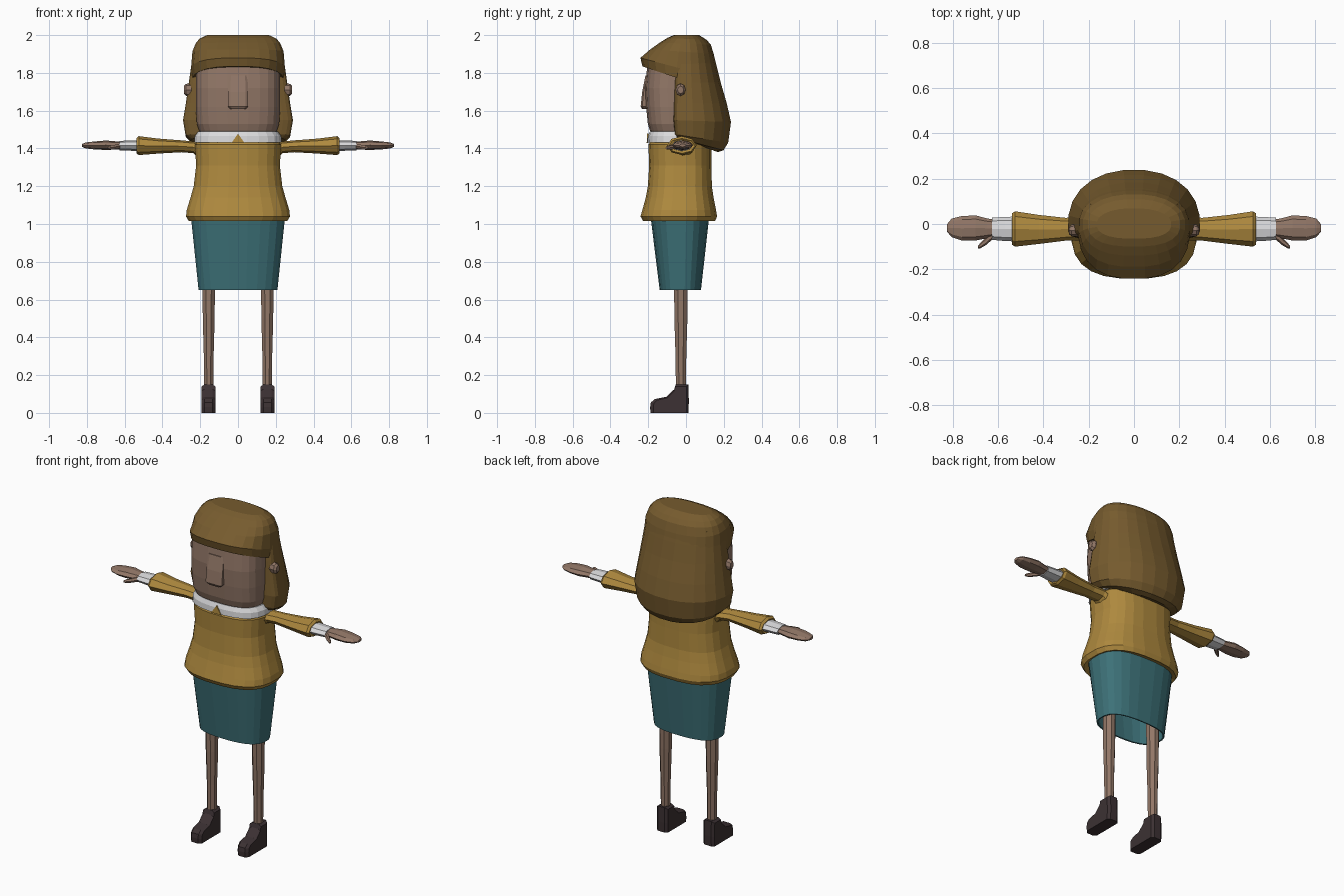
import bpy, bmesh, math
from mathutils import Vector


def srgb(*c):
    return tuple((v / 255 / 12.92) if v < 11 else ((v / 255 + 0.055) / 1.055) ** 2.4 for v in c)


def material(name, *c):
    m = bpy.data.materials.new(name)
    m.diffuse_color = (*srgb(*c), 1)
    return m


SKIN = material("skin", 146, 119, 103)
HAIR = material("brown hair", 118, 91, 46)
KNIT = material("mustard knit", 174, 137, 62)
TEAL = material("teal cloth", 61, 113, 120)
WHITE = material("white cloth", 218, 218, 220)
SHOE = material("dark leather", 60, 49, 51)


def loft(name, rings, mat, cap_start=True, cap_end=True, mirror=False):
    """Skin a list of equal-length point rings, optionally mirrored in x."""
    bm = bmesh.new()
    rows = [[bm.verts.new(p) for p in r] for r in rings]
    n = len(rows[0])
    for a, b in zip(rows, rows[1:]):
        for i in range(n):
            j = (i + 1) % n
            bm.faces.new((a[i], a[j], b[j], b[i]))
    if cap_start:
        bm.faces.new(rows[0][::-1])
    if cap_end:
        bm.faces.new(rows[-1])
    bmesh.ops.recalc_face_normals(bm, faces=bm.faces)
    me = bpy.data.meshes.new(name)
    bm.to_mesh(me)
    bm.free()
    me.materials.append(mat)
    ob = bpy.data.objects.new(name, me)
    bpy.context.collection.objects.link(ob)
    if mirror:
        ob.modifiers.new("mirror", 'MIRROR')
    return ob


def power(v, n):
    return math.copysign(abs(v) ** (2 / n), v)


def ring(zf, zb, rx, yf, yb, yc=None, nf=2.6, nb=2.6, sides=24):
    """Rounded cross-section; zf/zb are heights at the front and back ends."""
    yc = (yf + yb) / 2 if yc is None else yc
    pts = []
    for k in range(sides):
        t = 2 * math.pi * (k + 0.5) / sides
        s, c = math.sin(t), math.cos(t)
        n = nb if s > 0 else nf
        y = yc + power(s, n) * ((yb - yc) if s > 0 else (yc - yf))
        pts.append((rx * power(c, n), y, zf + (zb - zf) * (y - yf) / (yb - yf)))
    return pts


def arm_ring(x, y0, y1, z0, z1, sides=8):
    """Cross-section of a limb running along x."""
    return [(x, (y0 + y1) / 2 + (y1 - y0) / 2 * math.cos(t), (z0 + z1) / 2 + (z1 - z0) / 2 * math.sin(t))
            for t in (2 * math.pi * k / sides for k in range(sides))]


# Skirt, open underneath
skirt = loft("skirt", [ring(0.65, 0.65, 0.21, -0.14, 0.08), ring(1.05, 1.05, 0.252, -0.19, 0.125)],
             TEAL, False, False)
mod = skirt.modifiers.new("thickness", 'SOLIDIFY')
mod.thickness = 0.008

# Sweater body with a bulging hem
loft("sweater", [ring(z, z, rx, yf, yb) for z, rx, yf, yb in (
    (1.025, 0.235, -0.2, 0.13), (1.015, 0.262, -0.228, 0.155), (1.04, 0.277, -0.242, 0.166),
    (1.075, 0.273, -0.232, 0.16), (1.14, 0.253, -0.214, 0.147), (1.2, 0.236, -0.203, 0.138),
    (1.31, 0.223, -0.196, 0.136), (1.42, 0.23, -0.2, 0.136), (1.45, 0.2, -0.18, 0.11))], KNIT)

# Collar and the little knit triangle at its opening
loft("collar", [ring(z, z, rx, yf, yb) for z, rx, yf, yb in (
    (1.432, 0.233, -0.205, 0.12), (1.465, 0.23, -0.203, 0.12), (1.49, 0.213, -0.192, 0.1))], WHITE)
loft("collar_notch", [[(-0.034, y, 1.43), (0.034, y, 1.43), (0, y + 0.002, 1.478)] for y in (-0.208, -0.2)], KNIT)

# Head
loft("head", [ring(z, z, rx, yf, 0.1, nf=2.9) for z, rx, yf in (
    (1.46, 0.19, -0.17), (1.495, 0.207, -0.192), (1.53, 0.219, -0.203), (1.62, 0.225, -0.212),
    (1.72, 0.225, -0.217), (1.85, 0.222, -0.205))], SKIN)

# Nose
loft("nose", [[(-w, -0.19, z), (-w, y + 0.008, z), (-w * 0.75, y, z), (w * 0.75, y, z), (w, y + 0.008, z),
               (w, -0.19, z)] for z, w, y in (
    (1.608, 0.04, -0.232), (1.622, 0.054, -0.24), (1.7, 0.054, -0.232), (1.785, 0.05, -0.215))], SKIN)

# Ears
loft("ear", [arm_ring(*r) for r in (
    (0.21, -0.045, -0.005, 1.685, 1.735), (0.25, -0.055, 0.0, 1.675, 1.745),
    (0.275, -0.055, -0.003, 1.678, 1.742), (0.287, -0.045, -0.012, 1.69, 1.73))], SKIN, mirror=True)

# Long hair behind the ears
loft("back_hair", [ring(zf, zb, rx, yf, yb, 0.0, 5, 2.2) for zf, zb, rx, yf, yb in (
    (1.455, 1.38, 0.2, -0.03, 0.17), (1.455, 1.39, 0.25, -0.05, 0.2), (1.475, 1.43, 0.278, -0.062, 0.225),
    (1.55, 1.54, 0.292, -0.07, 0.24), (1.64, 1.64, 0.277, -0.068, 0.217), (1.75, 1.75, 0.261, -0.066, 0.185),
    (1.85, 1.85, 0.247, -0.06, 0.16), (1.93, 1.93, 0.235, -0.05, 0.138))], HAIR)

# Top of the hair with the overhanging fringe
loft("fringe_cap", [ring(*r, 0.0, 2.5, 2.2) for r in (
    (1.83, 1.72, 0.21, -0.2, 0.15), (1.835, 1.7, 0.243, -0.232, 0.175), (1.88, 1.77, 0.25, -0.243, 0.176),
    (1.925, 1.9, 0.243, -0.19, 0.148), (1.96, 1.95, 0.226, -0.14, 0.132), (1.985, 1.975, 0.205, -0.1, 0.11),
    (2.0, 2.0, 0.165, -0.065, 0.07))], HAIR)

# Sleeves flaring to the wrist, shirt cuffs, hands
loft("sleeve", [arm_ring(*r) for r in (
    (0.18, -0.08, 0.045, 1.31, 1.435), (0.235, -0.072, 0.035, 1.375, 1.437), (0.3, -0.073, 0.027, 1.38, 1.443),
    (0.42, -0.088, 0.04, 1.373, 1.452), (0.525, -0.1, 0.056, 1.365, 1.465), (0.538, -0.092, 0.048, 1.374, 1.453),
    (0.532, -0.07, 0.03, 1.385, 1.445))], KNIT, mirror=True)
loft("cuff", [arm_ring(*r) for r in (
    (0.5, -0.078, 0.034, 1.385, 1.445), (0.57, -0.075, 0.031, 1.388, 1.442),
    (0.628, -0.07, 0.028, 1.39, 1.44))], WHITE, mirror=True)
loft("hand", [arm_ring(*r) for r in (
    (0.61, -0.055, 0.018, 1.396, 1.436), (0.65, -0.063, 0.025, 1.394, 1.438), (0.7, -0.073, 0.038, 1.392, 1.442),
    (0.76, -0.073, 0.035, 1.395, 1.437), (0.805, -0.058, 0.024, 1.4, 1.432),
    (0.825, -0.035, 0.0, 1.408, 1.424))], SKIN, mirror=True)
loft("thumb", [arm_ring(*r, sides=6) for r in (
    (0.625, -0.068, -0.03, 1.398, 1.428), (0.655, -0.094, -0.06, 1.394, 1.42),
    (0.68, -0.108, -0.085, 1.393, 1.414), (0.69, -0.108, -0.098, 1.397, 1.408))], SKIN, mirror=True)

# Legs
loft("leg", [[(0.155 + r * math.cos(t), -0.027 + r * 1.1 * math.sin(t), z)
              for t in (math.pi * (k + 0.5) / 4 for k in range(8))]
             for z, r in ((0.12, 0.026), (0.3, 0.028), (0.5, 0.034), (0.9, 0.037))], SKIN, mirror=True)

# Ankle boots: side outline swept across the foot
outline = [(0.013, 0), (0.015, 0.06), (0.013, 0.15), (-0.055, 0.15), (-0.062, 0.125), (-0.105, 0.085),
           (-0.165, 0.073), (-0.186, 0.055), (-0.19, 0.03), (-0.188, 0)]
loft("boot", [[(0.156 + dx, -0.07 + (y + 0.07) * s, z * (0.5 + s / 2)) for y, z in outline]
              for dx, s in ((-0.037, 0.86), (-0.022, 1), (0.022, 1), (0.037, 0.86))], SHOE, mirror=True)
